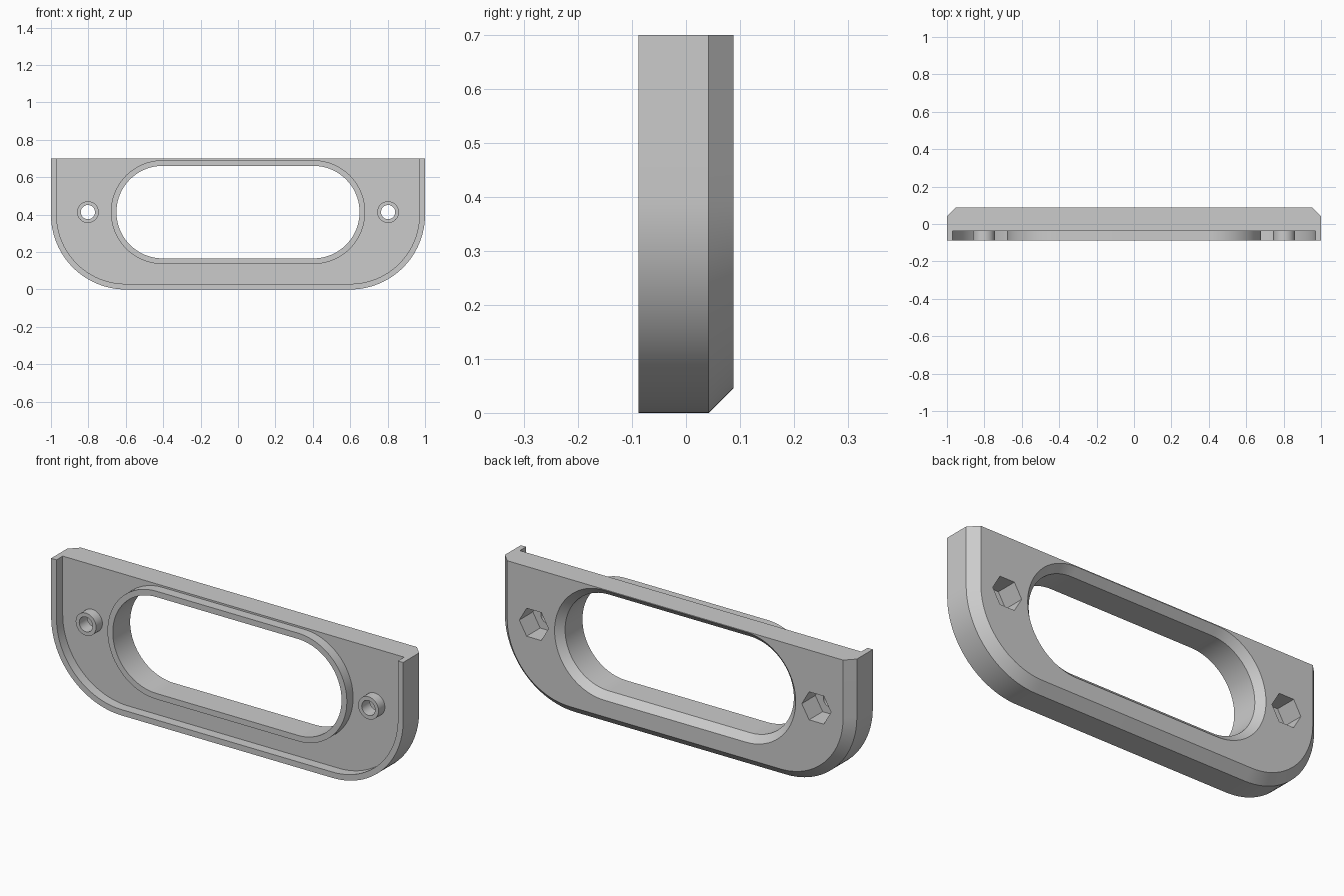
import bpy, bmesh
from math import sin, cos, pi

if "Cube" in bpy.data.objects:
    bpy.data.objects.remove(bpy.data.objects["Cube"])

FRONT, BACK, FLOOR = -0.088, 0.088, -0.037
TOP, CORNER, MID = 0.70, 0.40, 0.4135
SLOT_X, SLOT_R = 0.4025, 0.2475
BOSS_X = 0.8025

grey = bpy.data.materials.new("plain_grey")
grey.use_nodes = True
grey.diffuse_color = (0.6, 0.6, 0.6, 1)
grey.node_tree.nodes["Principled BSDF"].inputs["Base Color"].default_value = (0.6, 0.6, 0.6, 1)


def arc(cx, cz, r, start, end, n):
    return [(cx + r * cos(start + (end - start) * i / n),
             cz + r * sin(start + (end - start) * i / n)) for i in range(n + 1)]


def shield(inset, top=TOP):
    """Flat-topped outline with two rounded lower corners."""
    r, cx = CORNER - inset, 1 - CORNER
    return ([(1 - inset, top), (inset - 1, top)]
            + arc(-cx, CORNER, r, pi, 1.5 * pi, 24)
            + arc(cx, CORNER, r, 1.5 * pi, 2 * pi, 24))


def stadium(r):
    return (arc(SLOT_X, MID, r, -pi / 2, pi / 2, 40)
            + arc(-SLOT_X, MID, r, pi / 2, 1.5 * pi, 40))


def polygon(cx, r, sides):
    return arc(cx, MID, r, 0, 2 * pi, sides)[:-1]


def loft(name, sections):
    """Solid through matching outlines, each given as (y, outline)."""
    bm = bmesh.new()
    loops = [[bm.verts.new((x, y, z)) for x, z in outline] for y, outline in sections]
    n = len(loops[0])
    for a, b in zip(loops, loops[1:]):
        for i in range(n):
            bm.faces.new((a[i], a[(i + 1) % n], b[(i + 1) % n], b[i]))
    bm.faces.new(loops[0])
    bm.faces.new(loops[-1])
    bmesh.ops.recalc_face_normals(bm, faces=bm.faces)
    mesh = bpy.data.meshes.new(name)
    bm.to_mesh(mesh)
    bm.free()
    mesh.materials.append(grey)
    obj = bpy.data.objects.new(name, mesh)
    bpy.context.collection.objects.link(obj)
    return obj


def combine(target, tool, operation):
    tool.hide_render = True
    mod = target.modifiers.new(tool.name, 'BOOLEAN')
    mod.operation, mod.solver, mod.object = operation, 'EXACT', tool
    bpy.context.view_layer.objects.active = target
    bpy.ops.object.modifier_apply(modifier=mod.name)
    bpy.data.objects.remove(tool)


# Plate with a bevelled rear edge
plate = loft("handle_plate", [(FRONT, shield(0)), (0.042, shield(0)), (BACK, shield(0.046))])

# Front recess, open at the top, leaving a thin rim
combine(plate, loft("recess", [(-0.2, shield(0.03, 0.8)), (FLOOR, shield(0.03, 0.8))]), 'DIFFERENCE')

# Raised collar around the opening, and the two screw bosses
combine(plate, loft("collar", [(FRONT, stadium(SLOT_R + 0.03)), (0, stadium(SLOT_R + 0.03))]), 'UNION')
for side in (-1, 1):
    ring = polygon(side * BOSS_X, 0.058, 40)
    combine(plate, loft("boss", [(FRONT, ring), (0, ring)]), 'UNION')

# Grip opening, flared at the rear
combine(plate, loft("opening", [(-0.2, stadium(SLOT_R)), (BACK - 0.035, stadium(SLOT_R)),
                                (BACK + 0.012, stadium(SLOT_R + 0.047))]), 'DIFFERENCE')

# Screw holes with hexagonal nut pockets behind
for side in (-1, 1):
    hole = polygon(side * BOSS_X, 0.038, 32)
    combine(plate, loft("screw_hole", [(-0.2, hole), (0.2, hole)]), 'DIFFERENCE')
    pocket = polygon(side * BOSS_X, 0.083, 6)
    combine(plate, loft("nut_pocket", [(BACK - 0.11, pocket), (0.2, pocket)]), 'DIFFERENCE')

# Smooth curves with crisp edges
bpy.ops.object.select_all(action='DESELECT')
plate.select_set(True)
bpy.context.view_layer.objects.active = plate
bpy.ops.object.shade_smooth_by_angle(angle=pi / 7)
